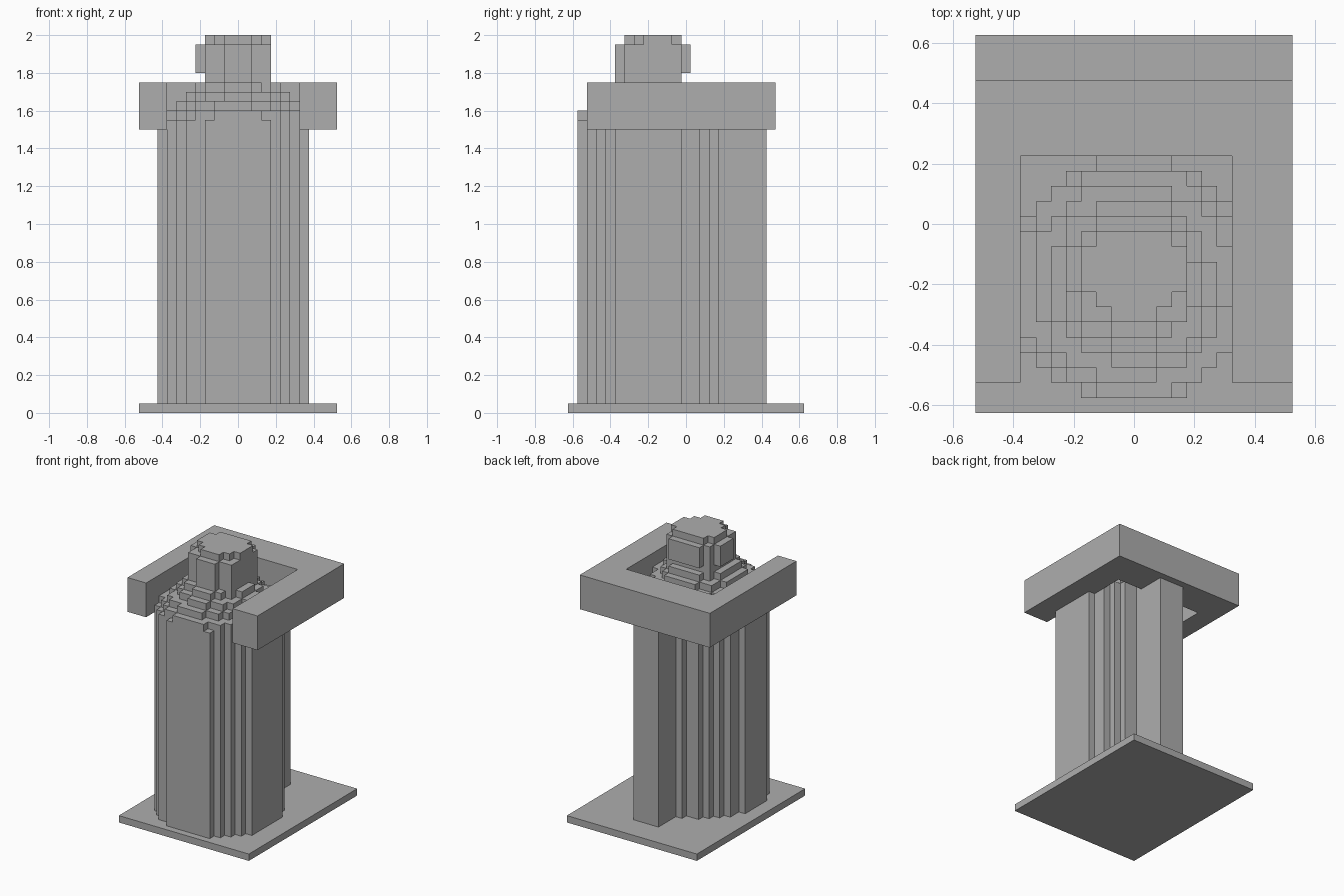
import bpy, bmesh

U = 0.05          # block size
CX, CY = 0.0, -0.2  # middle block of the column

if "Cube" in bpy.data.objects:
    bpy.data.objects.remove(bpy.data.objects["Cube"], do_unlink=True)

stone = bpy.data.materials.new("grey stone")
stone.use_nodes = True
GREY = (0.42, 0.42, 0.42, 1)
stone.diffuse_color = GREY
stone.node_tree.nodes["Principled BSDF"].inputs["Base Color"].default_value = GREY


def extrude_faces(name, rects, z0, z1):
    """Join flat rectangles into one outline and raise it from z0 to z1."""
    bm = bmesh.new()
    for x0, x1, y0, y1 in rects:
        bm.faces.new([bm.verts.new((x, y, z0)) for x, y in
                      ((x0, y0), (x1, y0), (x1, y1), (x0, y1))])
    bmesh.ops.remove_doubles(bm, verts=bm.verts, dist=0.001)
    up = bmesh.ops.extrude_face_region(bm, geom=bm.faces[:], use_keep_orig=True)
    for v in up["geom"]:
        if isinstance(v, bmesh.types.BMVert):
            v.co.z = z1
    bmesh.ops.dissolve_limit(bm, angle_limit=0.01, verts=bm.verts, edges=bm.edges)
    bmesh.ops.recalc_face_normals(bm, faces=bm.faces)
    mesh = bpy.data.meshes.new(name)
    bm.to_mesh(mesh)
    bm.free()
    mesh.materials.append(stone)
    obj = bpy.data.objects.new(name, mesh)
    bpy.context.collection.objects.link(obj)
    return obj


def blocks(name, cells, z0, z1):
    half = U / 2
    rects = [(CX + i * U - half, CX + i * U + half,
              CY + j * U - half, CY + j * U + half) for i, j in cells]
    return extrude_faces(name, rects, z0, z1)


def disc(r2):
    """Blocks inside a circle whose middle is a quarter block off the grid."""
    span = range(-9, 10)
    return [(i, j) for i in span for j in span
            if (i + 0.25) ** 2 + (j - 0.25) ** 2 <= r2]


def rows(table):
    """Blocks from row number -> (first, last) block."""
    return [(i, j) for j, (a, b) in table.items() for i in range(a, b + 1)]


# Base slab and back post
extrude_faces("base_slab", [(-0.525, 0.525, -0.625, 0.625)], 0, 0.05)
extrude_faces("back_post", [(-0.075, 0.125, 0.2, 0.425)], 0.05, 1.5)

# Collar, open at the front
extrude_faces("collar", [
    (-0.525, -0.375, -0.525, 0.225), (0.325, 0.525, -0.525, 0.225),
    (-0.525, -0.375, 0.225, 0.475), (0.325, 0.525, 0.225, 0.475),
    (-0.375, 0.325, 0.225, 0.475)], 1.5, 1.75)

# Round column and its stepped shoulders
blocks("column", disc(65.2), 0.05, 1.55)
for n, r2 in enumerate((58.8, 43, 30, 20.5)):
    z = 1.55 + n * U
    blocks(f"shoulder_step_{n + 1}", disc(r2), z, z + U)

# Head: core, raised panels on the back and right, and a smaller crown
core = {-3: (-1, 1)}
core.update({j: (-3, 3) for j in range(-2, 3)})
core[3] = (-3, 3)
blocks("head_core", rows(core), 1.75, 1.95)
blocks("head_back_panel", rows({4: (-2, 2)}), 1.8, 1.95)
blocks("head_side_panel", rows({j: (-4, -4) for j in range(0, 3)}), 1.8, 1.95)
crown = {-2: (-1, 1), -1: (-2, 2), 3: (-2, 2)}
crown.update({j: (-3, 3) for j in range(0, 3)})
blocks("head_crown", rows(crown), 1.95, 2.0)
